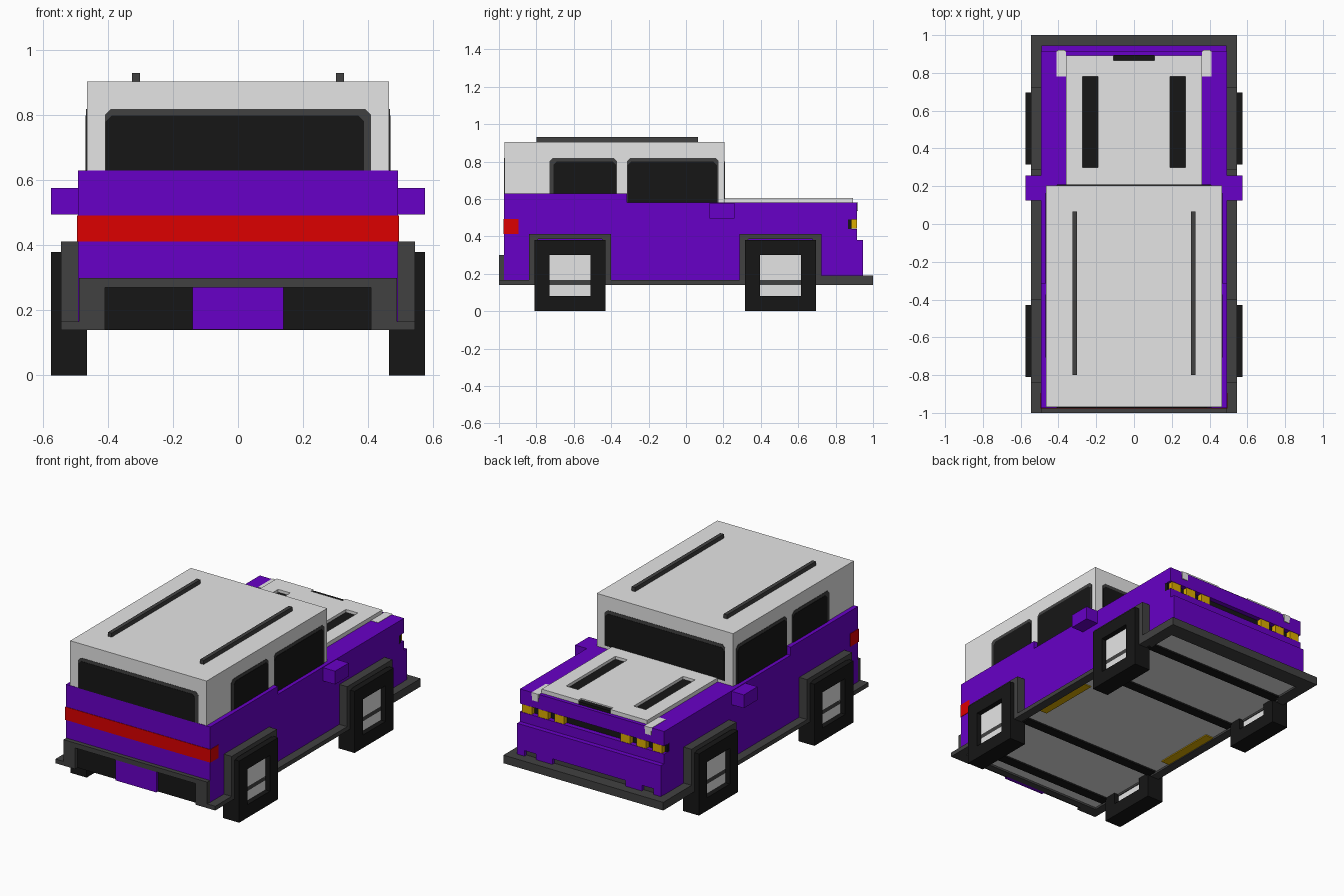
import bpy, bmesh

old = bpy.data.objects.get("Cube")
if old:
    bpy.data.objects.remove(old, do_unlink=True)


def material(name, r, g, b):
    m = bpy.data.materials.new(name)
    m.use_nodes = True
    m.diffuse_color = (r, g, b, 1)
    m.node_tree.nodes["Principled BSDF"].inputs["Base Color"].default_value = (r, g, b, 1)
    return m


PURPLE = material("purple paint", 0.137, 0, 0.57)
LIGHT = material("light grey", 0.785, 0.785, 0.785)
DARK = material("dark grey trim", 0.053, 0.053, 0.053)
BLACK = material("black", 0.008, 0.008, 0.008)
RED = material("red lamp", 0.715, 0, 0)
YELLOW = material("amber lamp", 0.72, 0.42, 0)


def finish(name, bm, *mats):
    bmesh.ops.recalc_face_normals(bm, faces=bm.faces)
    me = bpy.data.meshes.new(name)
    bm.to_mesh(me)
    bm.free()
    for m in mats:
        me.materials.append(m)
    ob = bpy.data.objects.new(name, me)
    bpy.context.collection.objects.link(ob)
    return ob


def prism(name, mat, axis, points, lo, hi):
    """Extrude a flat outline along x, y or z."""
    place = {"x": lambda a, b, d: (d, a, b),
             "y": lambda a, b, d: (a, d, b),
             "z": lambda a, b, d: (a, b, d)}[axis]
    bm = bmesh.new()
    rings = [[bm.verts.new(place(a, b, d)) for a, b in points] for d in (lo, hi)]
    n = len(points)
    for ring in rings:
        bm.faces.new(ring)
    for i in range(n):
        j = (i + 1) % n
        bm.faces.new((rings[0][i], rings[0][j], rings[1][j], rings[1][i]))
    return finish(name, bm, mat)


def box(name, mat, x, y, z):
    outline = [(x[0], y[0]), (x[1], y[0]), (x[1], y[1]), (x[0], y[1])]
    return prism(name, mat, "z", outline, *z)


def both(name, mat, x, y, z):
    """The same box on both sides of the car."""
    box("left_" + name, mat, x, y, z)
    box("right_" + name, mat, (-x[1], -x[0]), y, z)


def cut(target, cutters):
    for c in cutters:
        mod = target.modifiers.new("cut", "BOOLEAN")
        mod.operation = "DIFFERENCE"
        mod.solver = "EXACT"
        mod.object = c
        bpy.context.view_layer.objects.active = target
        bpy.ops.object.modifier_apply(modifier=mod.name)
        bpy.data.objects.remove(c, do_unlink=True)


# Body: side profile with a stepped beltline and a lamp slot in the nose
body = [(-.973, .165), (.915, .165), (.915, .44), (.865, .44), (.865, .49),
        (.915, .49), (.915, .58), (-.315, .58), (-.315, .63), (-.973, .63)]
prism("body", PURPLE, "x", body, -.492, .492)
box("lamp_slot", BLACK, (-.491, .491), (.86, .885), (.44, .49))
for i, x in enumerate((.225, .335, .445)):
    both(f"headlamp_{i}", YELLOW, (x - .033, x + .033), (.875, .914), (.441, .489))
box("tail_lamp_band", RED, (-.495, .495), (-.976, -.895), (.412, .492))

# Nose bumper with tabs along its lower edge
box("nose_bumper", PURPLE, (-.49, .49), (.9, .945), (.225, .38))
box("nose_bumper_backing", DARK, (-.485, .485), (.9, .925), (.17, .23))
for name, x in (("outer_tab", (.44, .49)), ("inner_tab", (.25, .36))):
    both(name, PURPLE, x, (.9, .945), (.185, .225))


# Cabin with thin window plates
def window_outline(a, b, bottom, top, c=.018):
    return [(a, bottom), (b, bottom), (b, top - c), (b - c, top), (a + c, top), (a, top - c)]


box("cabin", LIGHT, (-.465, .465), (-.97, .205), (.57, .905))
windows = [  # name, axis, wall, outward sign, span, bottom, frame at each end
    ("rear_window", "y", -.97, -1, (-.41, .41), .63, (.003, .022)),
    ("windshield", "y", .205, 1, (-.41, .41), .6, (.003, .003))]
for side, s in (("left", 1), ("right", -1)):
    windows.append((side + "_rear_window", "x", s * .465, s, (-.73, -.37), .63, (.022, .003)))
    windows.append((side + "_door_window", "x", s * .465, s, (-.315, .175), .58, (.003, .01)))
for name, axis, wall, s, (a, b), bottom, (fa, fb) in windows:
    outline = window_outline(a, b, bottom, .82)
    glass = window_outline(a + fa, b - fb, bottom, .80)
    prism(name + "_frame", DARK, axis, outline, *sorted((wall - s * .003, wall + s * .002)))
    prism(name + "_glass", BLACK, axis, glass, *sorted((wall - s * .002, wall + s * .004)))
both("roof_rail", DARK, (.302, .326), (-.8, .065), (.9, .93))

# Bonnet with two vents and a latch recess
hood = box("hood", LIGHT, (-.36, .36), (.2, .892), (.57, .605))
vents = [((.19, .272), (.3, .78)), ((-.272, -.19), (.3, .78))]
latch = ((-.108, .108), (.865, .95))
cut(hood, [box("cutter", LIGHT, x, y, (.5, .7)) for x, y in vents + [latch]])
for i, (x, y) in enumerate(vents):
    box(f"vent_{i}", BLACK, x, y, (.57, .587))
box("latch", BLACK, latch[0], (.865, .894), (.57, .597))
both("hood_corner", LIGHT, (.36, .41), (.78, .917), (.56, .582))
both("hood_corner_drop", LIGHT, (.365, .405), (.9, .92), (.535, .582))

# Mirrors
both("mirror", PURPLE, (.48, .575), (.125, .258), (.495, .577))

# Skirt around the base
both("sill", DARK, (.49, .545), (-1, 1), (.14, .166))
box("front_skirt", DARK, (-.545, .545), (.9, 1), (.14, .19))
both("front_sill", DARK, (.47, .545), (.72, 1), (.14, .19))
box("rear_skirt", DARK, (-.545, .545), (-.97, -.93), (.14, .166))

# Rear bumper with two recesses around the purple centre
box("rear_bumper_top", DARK, (-.49, .49), (-1, -.96), (.27, .3))
both("rear_bumper_end", DARK, (.41, .545), (-1, -.96), (.14, .166))
both("rear_bumper_post", DARK, (.41, .49), (-1, -.96), (.166, .27))
box("rear_bumper_centre", PURPLE, (-.14, .14), (-.995, -.96), (.141, .27))
both("rear_bumper_recess", BLACK, (.14, .41), (-.98, -.96), (.141, .27))


# Wheels: square tyres with recessed hubs, inside U-shaped arches
def wheel(name, x, y):
    bm = bmesh.new()
    bmesh.ops.create_cube(bm, size=1)
    for v in bm.verts:
        v.co = (x + v.co.x * .11, y + v.co.y * .38, .19 + v.co.z * .38)
    bm.normal_update()
    for f in [f for f in bm.faces if abs(f.normal.x) > .9]:
        for thickness, depth in ((.08, 0), (.001, -.03)):
            bmesh.ops.inset_region(bm, faces=[f], thickness=thickness, depth=depth,
                                   use_even_offset=True)
        f.material_index = 1
    finish(name, bm, BLACK, LIGHT)


for end, y in (("rear", -.62), ("front", .505)):
    for side, s in (("left", 1), ("right", -1)):
        wheel(f"{side}_{end}_wheel", s * .52, y)
        arch = [(y - .22, .15), (y - .19, .15), (y - .19, .36), (y - .17, .385), (y + .17, .385),
                (y + .19, .36), (y + .19, .15), (y + .22, .15), (y + .22, .412), (y - .22, .412)]
        prism(f"{side}_{end}_arch", DARK, "x", arch, *sorted((s * .46, s * .545)))
    # Cross members either side of each axle
    for i, offset in enumerate((-.21, .21)):
        box(f"{end}_cross_member_{i}", BLACK, (-.48, .48),
            (y + offset - .03, y + offset + .03), (.142, .17))

# Underside
box("floor", LIGHT, (-.491, .491), (-.94, .91), (.152, .17))
both("floor_lamp", YELLOW, (.435, .49), (-.27, .13), (.146, .155))
